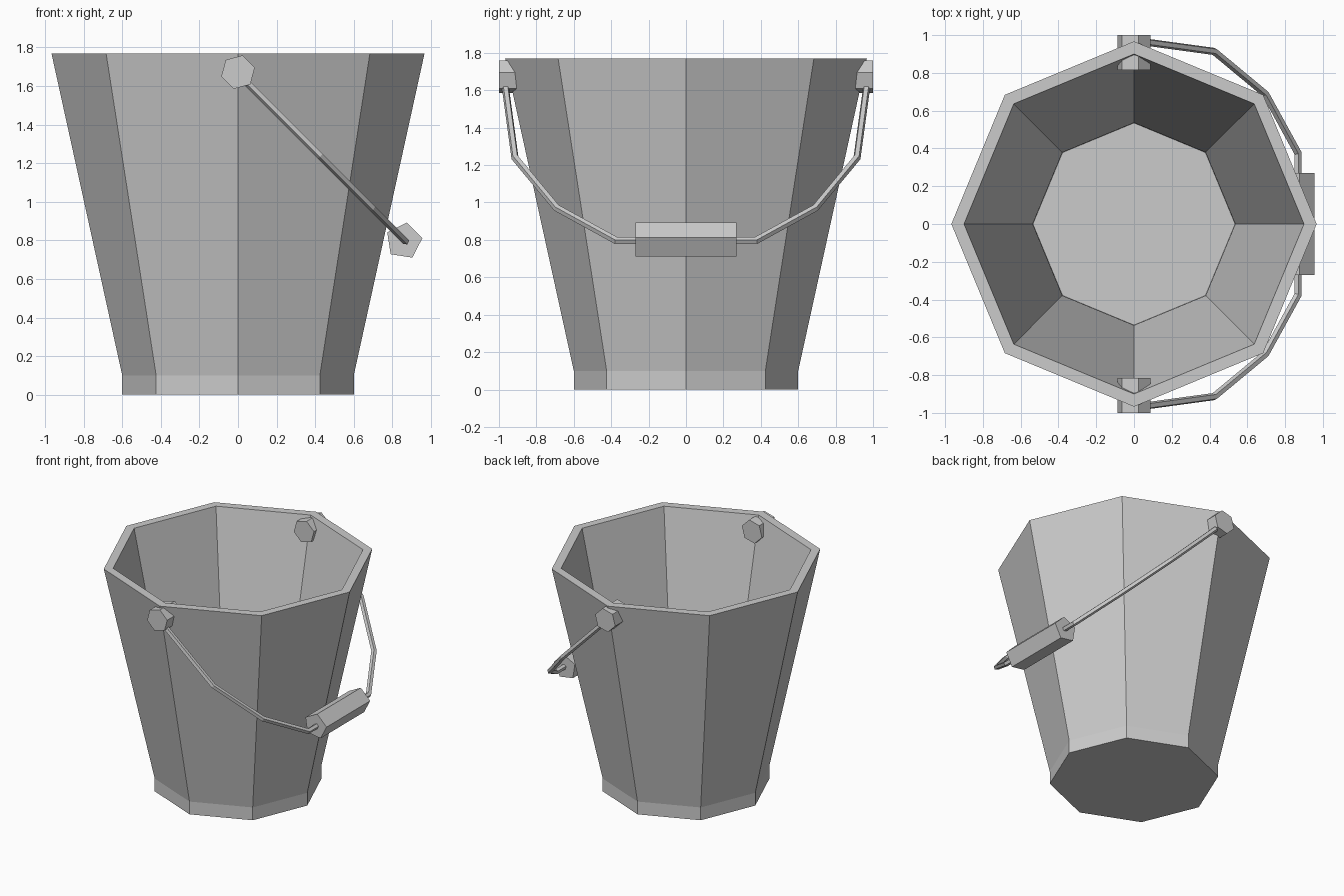
import bpy, bmesh
from math import cos, sin, pi, radians
from mathutils import Vector

if "Cube" in bpy.data.objects:
    bpy.data.objects.remove(bpy.data.objects["Cube"])


def make(name, rings):
    """Skin a list of equal vertex rings and cap both ends."""
    bm = bmesh.new()
    loops = [[bm.verts.new(p) for p in ring] for ring in rings]
    n = len(loops[0])
    for a, b in zip(loops, loops[1:]):
        for i in range(n):
            j = (i + 1) % n
            bm.faces.new((a[i], a[j], b[j], b[i]))
    bm.faces.new(loops[0])
    bm.faces.new(loops[-1])
    bmesh.ops.recalc_face_normals(bm, faces=bm.faces)
    mesh = bpy.data.meshes.new(name)
    bm.to_mesh(mesh)
    bm.free()
    obj = bpy.data.objects.new(name, mesh)
    bpy.context.collection.objects.link(obj)
    return obj


def lathe(name, profile, sides):
    return make(name, [[(r * cos(2 * pi * i / sides), r * sin(2 * pi * i / sides), z)
                        for i in range(sides)] for r, z in profile])


# normal of the plane in which the tilted handle lies
PLANE = Vector((1, 0, 1)).normalized()


def sweep(name, path, radius, sides, phase):
    """Polygonal tube with mitred joints along a path in the handle plane."""
    pts = [Vector(p) for p in path]
    segs = [(b - a).normalized() for a, b in zip(pts, pts[1:])]
    rings = []
    for i, p in enumerate(pts):
        before, after = segs[max(i - 1, 0)], segs[min(i, len(segs) - 1)]
        t = (before + after).normalized()
        side = t.cross(PLANE) / t.dot(after)
        angles = [radians(phase) + 2 * pi * k / sides for k in range(sides)]
        rings.append([p + radius * (cos(a) * PLANE + sin(a) * side) for a in angles])
    return make(name, rings)


# bucket: octagonal wall with vertical foot, rim and inner floor
lathe("bucket_body", [(0.6, 0), (0.6, 0.1), (0.967, 1.77), (0.9, 1.77),
                      (0.537, 0.1), (0.535, 0.07)], 8)

# hexagonal pivots through the wall
for label, s in (("front", -1), ("back", 1)):
    sweep(label + "_pivot", [(0, s * 0.815, 1.672), (0, s * 1.0, 1.672)], 0.09, 6, 90)

# bent wire handle, hanging at 45 degrees: (y, z) for one half, mirrored
half = [(0.972, 1.665), (0.914, 1.24), (0.69, 0.97), (0.375, 0.797)]
yz = [(-y, z) for y, z in half] + half[::-1]
sweep("wire_handle", [(1.665 - z, y, z) for y, z in yz], 0.02, 5, 180)

# pentagonal grip
sweep("handle_grip", [(0.86, -0.27, 0.797), (0.86, 0.27, 0.797)], 0.097, 5, 180)
